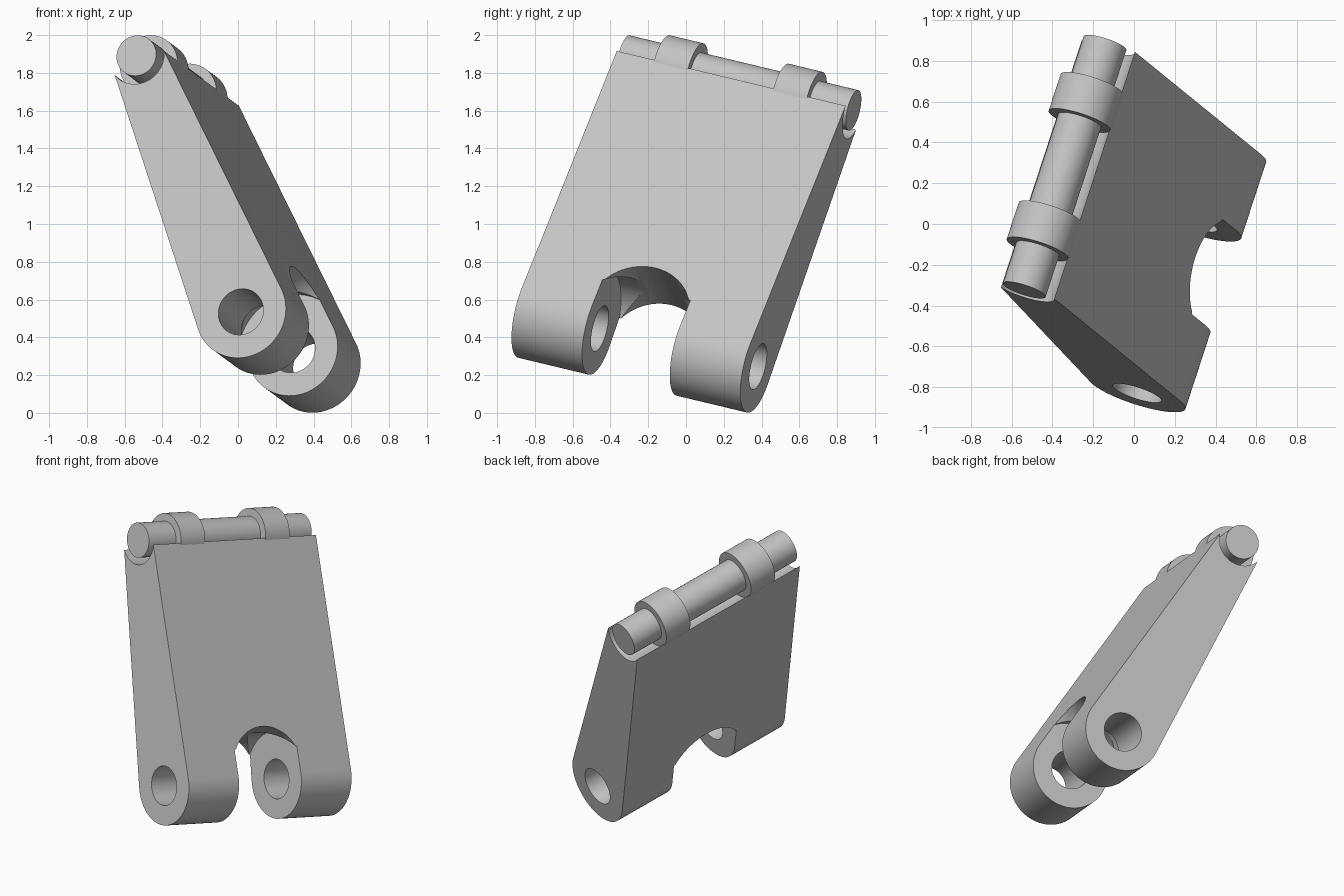
import bpy, bmesh
from math import sin, cos, pi, atan2, asin, radians
from mathutils import Matrix, Vector

cube = bpy.data.objects.get("Cube")
if cube:
    bpy.data.objects.remove(cube, do_unlink=True)

# Local frame: X = thickness, Y = along the hinge, Z = from bore up to pin
hinge = Vector((0.303, 0.927, -0.222)).normalized()
up = Vector((-0.358, 0.323, 0.876))
up = (up - hinge * up.dot(hinge)).normalized()
thick = hinge.cross(up)
FRAME = Matrix((thick, hinge, up)).transposed().to_4x4()
FRAME.translation = (0.015, -0.83, 0.535)

WIDTH = 1.307
PIN_Z = 1.55
SLOT = (0.403, 0.904)

grey = bpy.data.materials.new("plain grey")
grey.use_nodes = True
colour = (0.55, 0.55, 0.55, 1)
grey.diffuse_color = colour
grey.node_tree.nodes["Principled BSDF"].inputs["Base Color"].default_value = colour


def arc(cx, cy, r, start, end, n=48):
    return [(cx + r * cos(start + (end - start) * i / n),
             cy + r * sin(start + (end - start) * i / n)) for i in range(n + 1)]


def prism(name, base, direction):
    """Extrude a flat outline of 3D points along a direction."""
    bm = bmesh.new()
    face = bm.faces.new([bm.verts.new(p) for p in base])
    new = bmesh.ops.extrude_face_region(bm, geom=[face])["geom"]
    bmesh.ops.translate(bm, vec=direction,
                        verts=[g for g in new if isinstance(g, bmesh.types.BMVert)])
    bmesh.ops.recalc_face_normals(bm, faces=bm.faces)
    mesh = bpy.data.meshes.new(name)
    bm.to_mesh(mesh)
    bm.free()
    mesh.materials.append(grey)
    obj = bpy.data.objects.new(name, mesh)
    obj.matrix_world = FRAME
    bpy.context.collection.objects.link(obj)
    return obj


def along_hinge(name, outline, y0, y1):
    return prism(name, [(x, y0, z) for x, z in outline], (0, y1 - y0, 0))


def rod(name, r, z, y0, y1):
    return along_hinge(name, arc(0, z, r, 0, 2 * pi, 64)[:-1], y0, y1)


def activate(obj):
    bpy.ops.object.select_all(action='DESELECT')
    obj.select_set(True)
    bpy.context.view_layer.objects.active = obj


def cut(obj, cutter):
    cutter.hide_render = True
    activate(obj)
    mod = obj.modifiers.new("cut", 'BOOLEAN')
    mod.operation = 'DIFFERENCE'
    mod.solver = 'EXACT'
    mod.object = cutter
    bpy.ops.object.modifier_apply(modifier=mod.name)
    bpy.data.objects.remove(cutter, do_unlink=True)


# Tapered plate: round foot, cradle groove at the top
tip_x, tip_z = 0.148, 1.505
lean = asin((0.25 - tip_x) / tip_z)
foot = arc(0, 0, 0.25, pi - lean, 2 * pi + lean)
drop = PIN_Z - tip_z
groove_r = (tip_x ** 2 + drop ** 2) ** 0.5
dip = atan2(drop, tip_x)
cradle = arc(0, PIN_Z, groove_r, -dip, -pi + dip, 32)
plate = along_hinge("plate", foot + cradle, 0, WIDTH)

# Slot between the lugs, with an arched top
mid = sum(SLOT) / 2
half = (SLOT[1] - SLOT[0]) / 2
arch_r, arch_z = 0.279, 0.04
side = atan2((arch_r ** 2 - half ** 2) ** 0.5, half)
outline = arc(mid, arch_z, arch_r, side, pi - side) + [(SLOT[0], -0.5), (SLOT[1], -0.5)]
cut(plate, prism("slot_cutter", [(-0.5, y, z) for y, z in outline], (1, 0, 0)))

# Round clearance inside the slot, and the bore through both lugs
cut(plate, rod("clearance_cutter", 0.3, 0, *SLOT))
cut(plate, rod("bore_cutter", 0.125, 0, -0.1, WIDTH + 0.1))

# Hinge pin and its two knuckles
parts = [plate, rod("hinge_pin", 0.11, PIN_Z, 0, WIDTH)]
for name, y in (("front_knuckle", 0.217), ("back_knuckle", WIDTH - 0.217 - 0.193)):
    parts.append(rod(name, 0.16, PIN_Z, y, y + 0.193))

for part in parts:
    activate(part)
    bpy.ops.object.shade_smooth_by_angle(angle=radians(25))
